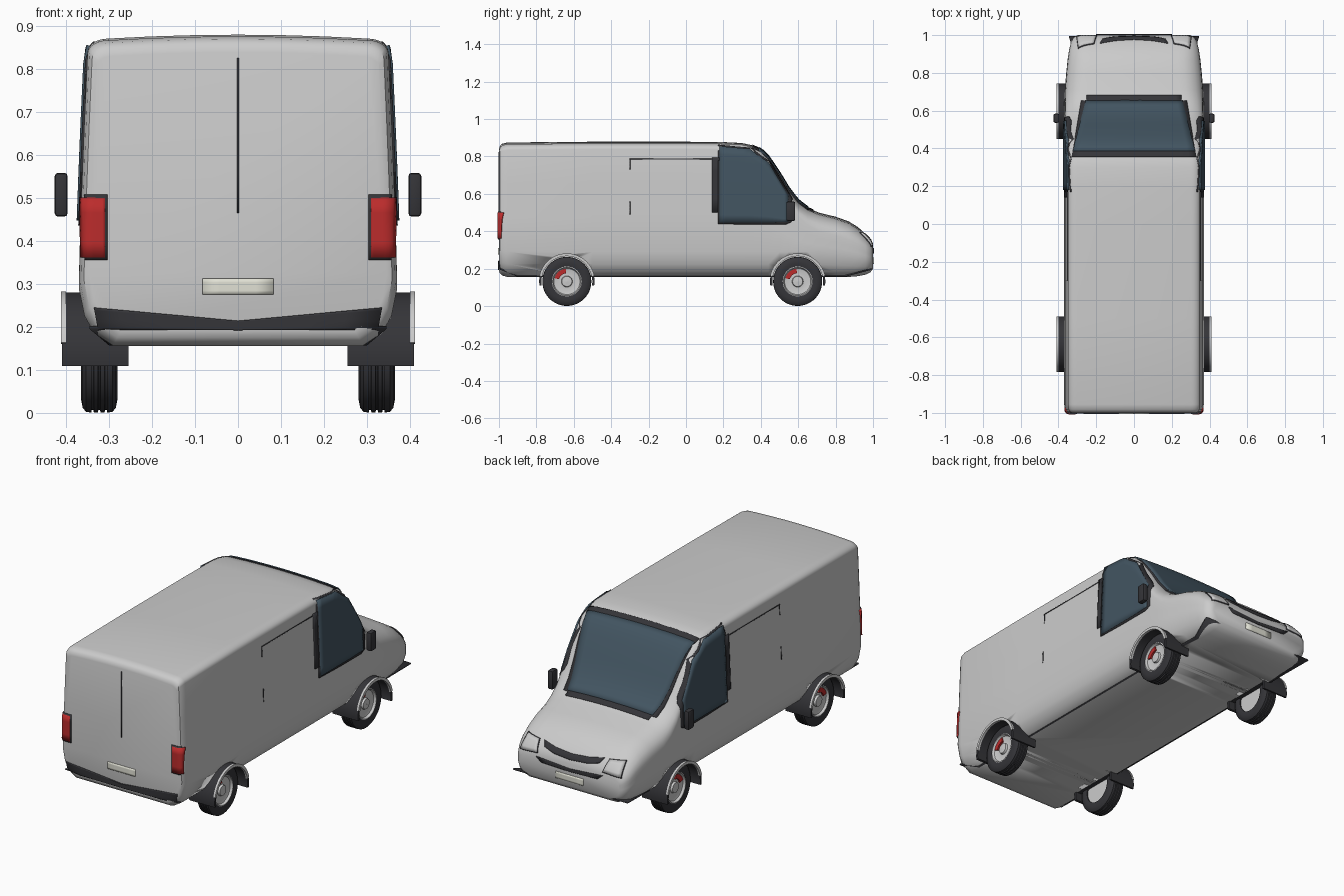
import bpy, bmesh, math
from mathutils import Vector
from mathutils.bvhtree import BVHTree

if "Cube" in bpy.data.objects:
    bpy.data.objects.remove(bpy.data.objects["Cube"])


def material(name, rgb):
    m = bpy.data.materials.new(name)
    m.diffuse_color = (*rgb, 1)
    m.use_nodes = True
    m.node_tree.nodes["Principled BSDF"].inputs["Base Color"].default_value = m.diffuse_color
    return m


DARK = material("dark_trim", (0.035, 0.035, 0.04))
GLASS = material("tinted_glass", (0.055, 0.09, 0.12))
RED = material("red_lens", (0.5, 0.025, 0.025))
PALE = material("plate_white", (0.75, 0.75, 0.66))


def finish(bm, name, mat=None, recalc=True, angle=35):
    if recalc:
        bmesh.ops.recalc_face_normals(bm, faces=bm.faces[:])
    me = bpy.data.meshes.new(name)
    bm.to_mesh(me)
    bm.free()
    ob = bpy.data.objects.new(name, me)
    bpy.context.collection.objects.link(ob)
    if mat:
        me.materials.append(mat)
    for o in bpy.context.selected_objects:
        o.select_set(False)
    ob.select_set(True)
    bpy.context.view_layer.objects.active = ob
    bpy.ops.object.shade_smooth_by_angle(angle=math.radians(angle))
    return ob


def section(top, bot, w, r):
    """Closed body cross-section: sill, bulged side, rounded shoulder, crowned roof."""
    k = min(1, (top - bot) / 0.35)
    r = min(r, 0.4 * (top - bot))

    def hw(z):
        return w * (0.37 - 0.022 * (max(0, z - 0.29) / 0.58) ** 1.3)
    half = [(0.29 * w, bot), (0.335 * w, bot + 0.03 * k), (0.357 * w, bot + 0.07 * k),
            (0.37 * w, bot + 0.135 * k)]
    z0 = bot + 0.135 * k
    z1 = max(top - r, z0 + 0.01)
    half += [(hw(z0 + (z1 - z0) * f), z0 + (z1 - z0) * f) for f in (0.33, 0.67)]
    c = hw(z1)
    for i in range(7):
        a = math.pi / 2 * i / 6
        half.append((c - r * 1.2 * (1 - math.cos(a)), z1 + (top - 0.009 - z1) * math.sin(a)))
    half += [(x * f, top - 0.009 * f * f) for x in [half[-1][0]] for f in (0.66, 0.33)]
    return half + [(0, top)] + [(-x, z) for x, z in reversed(half)]


# body: cross-sections lofted from the tail (-y) to the nose (+y)
STATIONS = [  # y, roof z, floor z, width factor, shoulder radius
    (-1, .838, .19, .935, .03), (-.995, .857, .175, .968, .035), (-.982, .869, .163, .988, .04),
    (-.955, .875, .156, 1, .04), (-.5, .879, .155, 1, .04), (0, .879, .155, 1, .04),
    (.2, .877, .155, 1, .04), (.3, .872, .155, 1, .04), (.35, .861, .155, 1, .043),
    (.4, .838, .155, 1, .047), (.44, .797, .155, 1, .052), (.5, .708, .155, 1, .06),
    (.55, .624, .155, 1, .07), (.6, .562, .155, 1, .08), (.65, .525, .155, .998, .09),
    (.71, .5, .155, .99, .1), (.8, .478, .155, .97, .1), (.87, .453, .156, .95, .1),
    (.92, .422, .16, .93, .09), (.96, .385, .168, .905, .08), (.985, .355, .18, .87, .06),
    (1, .32, .2, .81, .04)]
bm = bmesh.new()
rings = [[bm.verts.new((x, y, z)) for x, z in section(t, b, w, r)] for y, t, b, w, r in STATIONS]
n = len(rings[0])
for a, b in zip(rings, rings[1:]):
    for i in range(n):
        bm.faces.new((a[i], a[(i + 1) % n], b[(i + 1) % n], b[i]))
bm.faces.new(rings[0])
bm.faces.new(rings[-1])
bmesh.ops.recalc_face_normals(bm, faces=bm.faces[:])
TREE = BVHTree.FromBMesh(bm)
body = finish(bm, "body")


def patch(name, view, rail_a, rail_b, mat, lift=0.0, nu=8, nv=4):
    """Thin panel between two 2D rails, projected on the body from a view side."""
    d, place = {
        "left": (Vector((1, 0, 0)), lambda u, v: (-2, u, v)),
        "right": (Vector((-1, 0, 0)), lambda u, v: (2, u, v)),
        "rear": (Vector((0, 1, 0)), lambda u, v: (u, -2, v)),
        "nose": (Vector((0, -1, 0)), lambda u, v: (u, 2, v)),
        "top": (Vector((0, 0, -1)), lambda u, v: (u, v, 2))}[view]

    def dense(rail):
        out = []
        for p, q in zip(rail, rail[1:]):
            out += [Vector(p).lerp(Vector(q), i / nv) for i in range(nv)]
        return out + [Vector(rail[-1])]
    bm = bmesh.new()
    grid = []
    for p, q in zip(dense(rail_a), dense(rail_b)):
        row = []
        for i in range(nu + 1):
            start = Vector(place(*p.lerp(q, i / nu)))
            hit, nor, _, _ = TREE.ray_cast(start, d)
            if hit is None:
                hit, nor, _, _ = TREE.find_nearest(start + d * 1.2)
            row.append(bm.verts.new(hit + nor * lift))
        grid.append(row)
    for a, b in zip(grid, grid[1:]):
        for i in range(nu):
            bm.faces.new((a[i], a[i + 1], b[i + 1], b[i]))
    ob = finish(bm, name, mat)
    sol = ob.modifiers.new("thickness", "SOLIDIFY")
    sol.thickness = 0.01
    sol.offset = 0


def rect(name, view, u0, u1, v0, v1, mat, lift=0.0, nu=4, nv=4):
    patch(name, view, [(u0, v0), (u0, v1)], [(u1, v0), (u1, v1)], mat, lift, nu, nv)


# windscreen with dark surround
patch("windscreen_surround", "top", [(-.33, .355), (-.325, .38), (-.28, .65), (-.25, .655), (-.25, .68)],
      [(.33, .355), (.325, .38), (.28, .65), (.25, .655), (.25, .68)], DARK, 0, 16, 5)
patch("windscreen", "top", [(-.322, .385), (-.255, .65)], [(.322, .385), (.255, .65)], GLASS, .004, 16, 10)

for side, s in (("right", 1), ("left", -1)):
    # cab side window and its dark frame
    patch(side + "_window_frame", side, [(.17, .44), (.35, .435), (.45, .435), (.53, .435), (.565, .45)],
          [(.17, .862), (.35, .845), (.45, .768), (.53, .635), (.565, .575)], DARK, 0, 10, 4)
    patch(side + "_window", side, [(.18, .447), (.34, .447), (.44, .447), (.545, .45)],
          [(.18, .852), (.34, .838), (.44, .765), (.545, .585)], GLASS, .004, 10, 5)
    rect(side + "_door_pillar", side, .14, .178, .5, .795, DARK)
    # sliding door seams
    rect(side + "_door_seam_top", side, -.3, .14, .784, .788, DARK, -.003, 1, 6)
    rect(side + "_door_seam_upper", side, -.302, -.298, .73, .788, DARK, -.003, 1)
    rect(side + "_door_seam_lower", side, -.302, -.298, .49, .56, DARK, -.003, 1)
    # tail lamp, headlamp
    rect(side + "_tail_lamp_frame", "rear", s * .303, s * .355, .355, .507, DARK, 0, 8)
    rect(side + "_tail_lamp", "rear", s * .309, s * .361, .361, .5, RED, .003, 8)
    patch(side + "_headlamp_frame", "nose", [(s * .195, .325), (s * .21, .385)],
          [(s * .305, .318), (s * .295, .392)], DARK, 0, 6)
    patch(side + "_headlamp", "nose", [(s * .2, .329), (s * .214, .382)],
          [(s * .3, .322), (s * .291, .388)], None, .003, 6)
    # door mirror
    bm = bmesh.new()
    bmesh.ops.create_cube(bm, size=1)
    for v in bm.verts:
        v.co = Vector((s * .411 + v.co.x * .03, .56 + v.co.y * .048, .507 + v.co.z * .102))
    bmesh.ops.bevel(bm, geom=bm.edges[:], offset=.008, segments=2, affect="EDGES", profile=.5)
    finish(bm, side + "_mirror", DARK)

# tail details
rect("rear_door_seam", "rear", -.002, .002, .465, .825, DARK, -.003, 1)
rect("rear_plate", "rear", -.083, .083, .275, .312, PALE)
patch("rear_bumper", "rear", [(-.335, .245), (0, .214), (.335, .245)],
      [(-.325, .194), (0, .192), (.325, .194)], DARK)
# nose details
patch("upper_grille", "nose", [(-.18, .385), (-.1, .372), (0, .366), (.1, .372), (.18, .385)],
      [(-.165, .36), (-.1, .345), (0, .338), (.1, .345), (.165, .36)], DARK, 0, 4)
patch("lower_grille", "nose", [(-.2, .31), (0, .295), (.2, .31)],
      [(-.17, .285), (0, .28), (.17, .285)], DARK, 0, 4)
rect("front_plate", "nose", -.083, .083, .225, .26, PALE)

# dark floor pan flaring to pointed bumper corners
bm = bmesh.new()
rows = [[bm.verts.new((s * x, y, z)) for s in (-1, 1)] for y, x, z in
        ((-.995, .345, .195), (-.9, .3, .157), (.85, .3, .157), (.995, .345, .195))]
for a, b in zip(rows, rows[1:]):
    bm.faces.new((a[0], a[1], b[1], b[0]))
floor = finish(bm, "floor_pan", DARK, angle=10)
floor.modifiers.new("thickness", "SOLIDIFY").thickness = .008


def lathe(name, profile, centre, s, mat=None, a0=0, a1=360, steps=48):
    """Sweep a closed (x, radius) profile about the axle; s mirrors it in x."""
    bm = bmesh.new()
    full = a1 - a0 == 360
    rings = []
    for i in range(steps + (0 if full else 1)):
        a = math.radians(a0 + (a1 - a0) * i / steps)
        rings.append([bm.verts.new((s * x, centre[0] + r * math.cos(a), centre[1] + r * math.sin(a)))
                      for x, r in profile])
    pairs = list(zip(rings, rings[1:])) + ([(rings[-1], rings[0])] if full else [])
    m = len(profile)
    for a, b in pairs:
        for i in range(m):
            bm.faces.new((a[i], a[(i + 1) % m], b[(i + 1) % m], b[i]))
    if not full:
        bm.faces.new(rings[0])
        bm.faces.new(rings[-1])
    return finish(bm, name, mat)


# tyre profile with three tread grooves
TYRE = [(.284, .08), (.28, .1), (.284, .12), (.292, .13)]
for g in (.307, .3225, .338):
    TYRE += [(g - .003, .131), (g - .002, .125), (g + .002, .125), (g + .003, .131)]
TYRE += [(.353, .13), (.361, .12), (.365, .1), (.361, .08)]
RIM = [(.29, .001), (.29, .082), (.36, .082), (.362, .076), (.35, .07), (.343, .04), (.345, .03),
       (.356, .027), (.358, .001)]
for end, y in (("rear", -.637), ("front", .597)):
    for side, s in (("right", 1), ("left", -1)):
        tag = end + "_" + side
        c = (y, .132)
        lathe(tag + "_tyre", TYRE, c, s, DARK)
        lathe(tag + "_rim", RIM, c, s)
        lathe(tag + "_brake_caliper", [(.34, .044), (.34, .068), (.354, .068), (.354, .044)],
              c, s, RED, 95, 165, 12)
        lathe(tag + "_wheel_arch", [(.255, .136), (.255, .148), (.409, .148), (.409, .136)],
              c, s, DARK, -9, 189, 32)
        lathe(tag + "_arch_lip", [(.40, .135), (.40, .15), (.411, .15), (.411, .135)],
              c, s, None, 12, 168, 32)
        # wheel well cut out of the body
        cut = lathe(tag + "_well_cutter", [(.262, .001), (.262, .143), (.45, .143), (.45, .001)], c, s)
        cut.hide_render = True
        cut.hide_set(True)
        mod = body.modifiers.new(tag + "_well", "BOOLEAN")
        mod.object = cut
        mod.operation = "DIFFERENCE"
        mod.solver = "EXACT"
